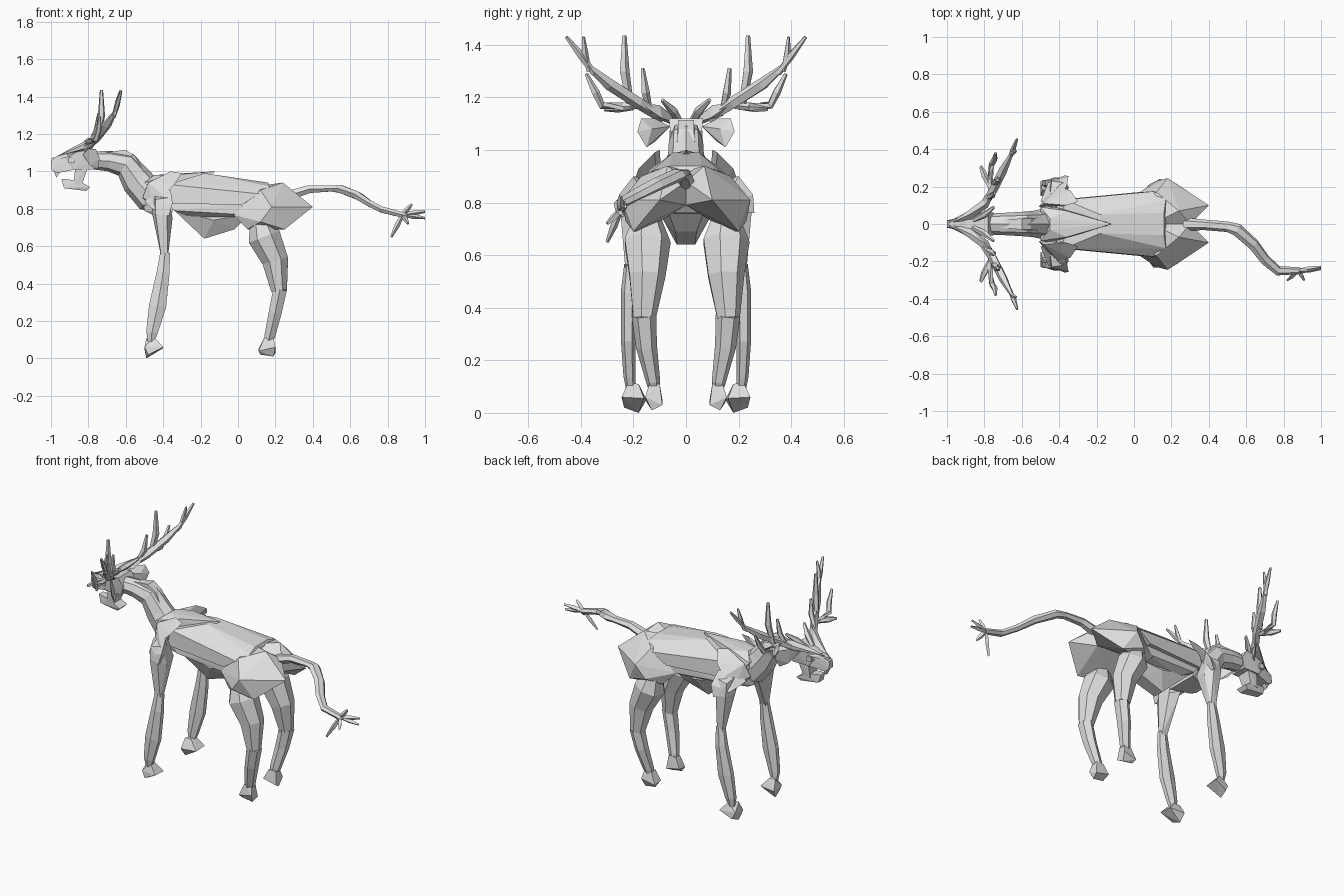
import bpy, bmesh, math
from mathutils import Vector

grey = bpy.data.materials.new("light grey")
grey.diffuse_color = (0.75, 0.75, 0.75, 1)


def finish(name, bm):
    bmesh.ops.recalc_face_normals(bm, faces=bm.faces)
    me = bpy.data.meshes.new(name)
    bm.to_mesh(me)
    bm.free()
    me.materials.append(grey)
    ob = bpy.data.objects.new(name, me)
    bpy.context.collection.objects.link(ob)
    return ob


def hull(name, pts, s=1, both=False):
    """Faceted convex block; both=True adds the points mirrored in y."""
    bm = bmesh.new()
    for x, y, z in pts:
        bm.verts.new((x, y * s, z))
        if both and y:
            bm.verts.new((x, -y, z))
    bmesh.ops.convex_hull(bm, input=bm.verts)
    loose = [v for v in bm.verts if not v.link_faces]
    bmesh.ops.delete(bm, geom=loose, context='VERTS')
    bmesh.ops.dissolve_limit(bm, angle_limit=0.03, verts=bm.verts, edges=bm.edges)
    return finish(name, bm)


def limb(name, path, s=1, sides=6):
    """Loft through (x, y, z, half width in y, half depth)."""
    bm = bmesh.new()
    P = [Vector((p[0], p[1] * s, p[2])) for p in path]
    rings = []
    for i, p in enumerate(path):
        t = (P[min(i + 1, len(P) - 1)] - P[max(i - 1, 0)]).normalized()
        ref = Vector((0, 1, 0)) if abs(t.y) < 0.93 else Vector((1, 0, 0))
        a = (ref - t * ref.dot(t)).normalized()
        b = t.cross(a)
        rings.append([bm.verts.new(P[i] + a * p[3] * math.cos(k * math.tau / sides)
                                   + b * p[4] * math.sin(k * math.tau / sides))
                      for k in range(sides)])
    for r, q in zip(rings, rings[1:]):
        for k in range(sides):
            j = (k + 1) % sides
            bm.faces.new((r[k], r[j], q[j], q[k]))
    bm.faces.new(rings[0])
    bm.faces.new(rings[-1])
    return finish(name, bm)


def rod(name, pts, r, s=1, sides=5):
    """Slim branch, narrowing at both ends."""
    n = len(pts) - 1
    limb(name, [(*p, r * (0.45 if i == n else 0.75 if i == 0 else 1),
                 r * (0.45 if i == n else 0.75 if i == 0 else 1))
                for i, p in enumerate(pts)], s, sides)


# Torso, ribs and belly
hull("back_shell", [(-0.42, .08, .88), (-0.37, .13, .93), (-0.18, .05, .99), (0.16, .06, .94),
                    (0.17, .13, .92), (0.11, .175, .88), (0.02, .17, .82), (-0.4, .13, .83)], both=True)
hull("ribs", [(-0.4, .11, .85), (-0.34, .12, .79), (0.0, .14, .77), (0.14, .15, .84),
              (0.08, .1, .76), (-0.25, .07, .75)], both=True)
hull("belly", [(-0.34, .09, .79), (-0.18, .035, .64), (-0.02, .04, .69), (-0.13, .09, .74),
               (0.06, .07, .77)], both=True)
hull("chest", [(-0.52, .04, .87), (-0.48, .09, .93), (-0.46, .05, .77), (-0.35, .1, .78),
               (-0.34, .1, .92), (-0.5, .05, .79)], both=True)
hull("withers_wedge", [(-0.5, .09, .94), (-0.36, .07, .98), (-0.12, 0, 1.0), (-0.45, .03, .98),
                       (-0.2, .03, .95), (-0.45, .1, .89)], both=True)

# Neck
limb("neck", [(-0.8, 0, 1.06, .055, .045), (-0.69, 0, 1.055, .06, .055), (-0.6, 0, 1.035, .065, .07),
              (-0.54, 0, .95, .07, .085), (-0.47, 0, .87, .085, .09), (-0.4, 0, .84, .08, .07)], sides=8)
hull("neck_crest", [(-0.72, .02, 1.1), (-0.6, .03, 1.115), (-0.55, .03, 1.08), (-0.51, .035, .99),
                    (-0.6, .03, 1.0), (-0.46, .04, .93)], both=True)

# Head
hull("skull", [(-0.9, .055, 1.1), (-0.78, .065, 1.12), (-0.75, .06, 1.07), (-0.77, .05, 1.01),
               (-0.88, .05, 1.01), (-0.93, .035, 1.08)], both=True)
hull("muzzle", [(-1.0, .015, 1.06), (-1.0, .02, 1.01), (-0.97, .025, .99), (-0.87, .045, 1.01),
                (-0.87, .045, 1.08), (-0.96, .025, 1.075)], both=True)
hull("lower_jaw", [(-0.945, .02, .96), (-0.93, .025, .91), (-0.81, .03, .895), (-0.79, .04, .915),
                   (-0.85, .035, .95), (-0.91, .02, .945)], both=True)
hull("jaw_hinge", [(-0.87, .04, 1.02), (-0.8, .045, 1.03), (-0.83, .035, .94), (-0.88, .035, .93)], both=True)
hull("upper_teeth", [(-0.985, .015, 1.0), (-0.95, .015, 1.0), (-0.97, .012, .965)], both=True)

# Tail with its forked tip
limb("tail", [(0.27, 0, .87, .035, .03), (0.38, -.005, .905, .028, .024), (0.5, -.015, .908, .028, .018),
              (0.55, -.03, .905, .034, .024), (0.64, -.11, .87, .032, .024), (0.7, -.19, .83, .03, .02),
              (0.77, -.25, .795, .026, .019), (0.89, -.25, .765, .018, .017)], sides=6)
for tip in [(1.0, -.23, .785), (1.0, -.24, .75), (0.93, -.25, .825), (0.82, -.3, .65), (0.91, -.3, .72)]:
    base = (0.88, -.25, .768)
    mid = tuple((a + b) / 2 for a, b in zip(base, tip))
    rod("tail_tip", [base, mid, tip], .014, sides=4)

for s, side in ((1, "left"), (-1, "right")):
    # Hips: a side block plus a rear point, with a notch between the two points
    hull("hip_" + side, [(-0.03, .13, .77), (0.12, .17, .9), (0.24, .07, .94), (0.3, 0, .88),
                         (0.4, .1, .81), (0.18, .245, .81), (0.12, .23, .73), (0.25, .2, .69),
                         (0.05, .16, .69), (0.27, 0, .79), (0.05, 0, .8), (0.1, 0, .92),
                         (0.25, .2, .81)], s)
    # Shoulders: a blade beside the neck and a lower outer pad
    hull("shoulder_blade_" + side, [(-0.51, .09, .86), (-0.48, .11, .94), (-0.36, .1, 1.0),
                                    (-0.3, .12, .99), (-0.34, .18, .93), (-0.4, .2, .87),
                                    (-0.46, .16, .83), (-0.47, .1, .81)], s)
    hull("shoulder_pad_" + side, [(-0.5, .12, .84), (-0.44, .13, .9), (-0.36, .2, .9), (-0.35, .255, .83),
                                  (-0.37, .26, .76), (-0.46, .22, .8), (-0.38, .13, .78)], s)
    # Front leg
    hull("front_upper_leg_" + side, [(-0.45, .14, .87), (-0.39, .14, .88), (-0.37, .22, .86),
                                     (-0.44, .23, .85), (-0.46, .17, .78), (-0.42, .09, .79),
                                     (-0.36, .12, .77), (-0.35, .2, .75), (-0.38, .25, .77),
                                     (-0.44, .24, .77), (-0.41, .2, .54), (-0.375, .2, .54),
                                     (-0.41, .23, .54), (-0.375, .23, .54)], s)
    limb("front_lower_leg_" + side, [(-0.39, .215, .565, .02, .03), (-0.4, .22, .46, .028, .04),
                                     (-0.43, .22, .28, .028, .053), (-0.46, .215, .14, .023, .036),
                                     (-0.465, .21, .09, .018, .02)], s)
    hull("front_foot_" + side, [(-0.49, .18, .11), (-0.45, .22, .115), (-0.45, .18, .11), (-0.5, .15, .05),
                                (-0.5, .23, .06), (-0.49, .18, 0), (-0.4, .16, .055),
                                (-0.4, .245, .06), (-0.48, .235, .02)], s)
    # Back leg
    limb("thigh_" + side, [(0.12, .15, .73, .06, .06), (0.14, .15, .65, .092, .09),
                           (0.2, .15, .52, .072, .072), (0.22, .16, .36, .045, .043)], s, 7)
    limb("back_lower_leg_" + side, [(0.225, .16, .37, .047, .042), (0.2, .15, .25, .04, .04),
                                    (0.17, .125, .12, .027, .033), (0.16, .12, .08, .02, .02)], s)
    hull("back_foot_" + side, [(0.14, .1, .11), (0.19, .1, .11), (0.14, .14, .11), (0.19, .14, .11),
                               (0.11, .09, .05), (0.11, .15, .04), (0.2, .09, .03), (0.2, .155, .06),
                               (0.19, .13, .01), (0.12, .13, .02)], s)
    # Antler: flat blade from the brow, main beam and tines
    hull("brow_blade_" + side, [(-0.97, .01, 1.08), (-0.88, .05, 1.13), (-0.8, .1, 1.17), (-0.74, .18, 1.18),
                                (-0.79, .14, 1.13), (-0.88, .02, 1.1), (-0.78, .09, 1.12)], s)
    rod("antler_beam_" + side, [(-0.82, .09, 1.12), (-0.755, .18, 1.18), (-0.7, .29, 1.25),
                                (-0.655, .375, 1.32)], .024, s)
    rod("antler_end_" + side, [(-0.665, .35, 1.29), (-0.645, .4, 1.36), (-0.625, .455, 1.43)], .015, s)
    rod("antler_fork_" + side, [(-0.66, .37, 1.3), (-0.645, .385, 1.37), (-0.63, .39, 1.43)], .013, s)
    rod("tall_tine_" + side, [(-0.75, .215, 1.18), (-0.73, .235, 1.3), (-0.73, .235, 1.435)], .02, s)
    rod("short_tine_" + side, [(-0.79, .14, 1.15), (-0.755, .155, 1.22), (-0.745, .165, 1.31)], .017, s)
    rod("side_branch_" + side, [(-0.77, .17, 1.17), (-0.77, .24, 1.165), (-0.76, .32, 1.17),
                                (-0.745, .345, 1.22), (-0.74, .38, 1.29)], .016, s)
    rod("brow_tine_" + side, [(-0.77, .2, 1.165), (-0.8, .26, 1.16), (-0.82, .31, 1.155)], .018, s)
    rod("small_horn_" + side, [(-0.86, .02, 1.1), (-0.8, .05, 1.15), (-0.75, .09, 1.19)], .018, s)
    # Ear, eye and nose ridge
    hull("ear_" + side, [(-0.83, .06, 1.09), (-0.8, .12, 1.12), (-0.76, .17, 1.12), (-0.74, .185, 1.07),
                         (-0.75, .15, 1.01), (-0.79, .12, 1.03), (-0.76, .13, 1.08)], s)
    hull("eye_" + side, [(x, y, z) for x in (-0.905, -0.875) for y in (.045, .062)
                         for z in (1.045, 1.075)], s)
    hull("nose_ridge_" + side, [(-1.0, .0, 1.07), (-0.95, .03, 1.085), (-0.85, .06, 1.11),
                                (-0.9, .06, 1.08), (-0.97, .025, 1.06)], s)
